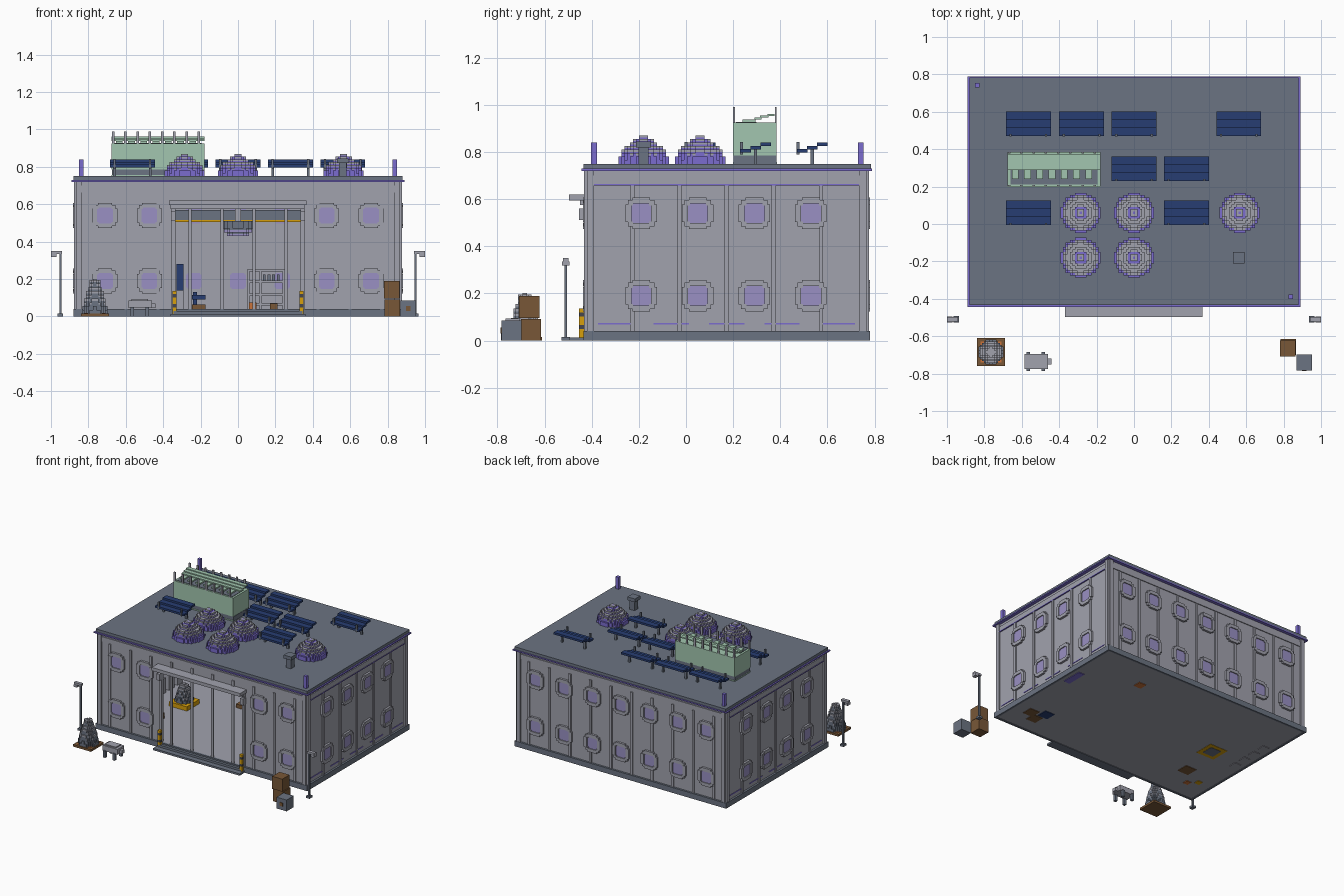
import bpy, bmesh, math
from mathutils import Matrix, Vector

cube = bpy.data.objects.get("Cube")
if cube:
    bpy.data.objects.remove(cube)


def material(name, r, g, b):
    m = bpy.data.materials.new(name)
    col = [(c / 255) ** 2.2 for c in (r, g, b)] + [1]
    m.use_nodes = True
    m.diffuse_color = col
    m.node_tree.nodes["Principled BSDF"].inputs["Base Color"].default_value = col
    return m


GREY = material("wall grey", 160, 161, 172)
SLATE = material("slate", 107, 115, 129)
PURPLE = material("trim purple", 122, 108, 205)
PANE = material("pane lavender", 152, 143, 194)
NAVY = material("navy", 44, 64, 114)
GREEN = material("pale green", 161, 197, 174)
BROWN = material("brown", 120, 88, 58)
YELLOW = material("yellow", 214, 158, 20)
ORANGE = material("orange", 200, 114, 60)
DARK = material("dark grey", 70, 72, 78)


def boxes(name, mat, *spans, mats=None):
    """One object from boxes given as (x0, x1, y0, y1, z0, z1[, material index])."""
    bm = bmesh.new()
    for s in spans:
        lo, hi = Vector(s[0:6:2]), Vector(s[1:6:2])
        mtx = Matrix.Translation((lo + hi) / 2) @ Matrix.Diagonal((*(hi - lo), 1))
        verts = bmesh.ops.create_cube(bm, size=1, matrix=mtx)["verts"]
        if len(s) > 6:
            for f in {f for v in verts for f in v.link_faces}:
                f.material_index = s[6]
    me = bpy.data.meshes.new(name)
    bm.to_mesh(me)
    bm.free()
    for m in mats or [mat]:
        me.materials.append(m)
    ob = bpy.data.objects.new(name, me)
    bpy.context.collection.objects.link(ob)
    return ob


def mid(x, y, z0, z1, w, d=None):
    d = d or w
    return (x - w / 2, x + w / 2, y - d / 2, y + d / 2, z0, z1)


# --- Shell -----------------------------------------------------------------
WX, YF, YB, TOP = 0.865, -0.42, 0.765, 0.75
YC = (YF + YB) / 2
T = 0.02
boxes("floor", GREY, (-WX, WX, YF, YB, 0.004, 0.038))
boxes("skirt", SLATE,
      (-0.88, 0.88, YF - .015, YF, 0, 0.04), (-0.88, 0.88, YB, YB + .015, 0, 0.04),
      (-0.88, -WX, YF, YB, 0, 0.04), (WX, 0.88, YF, YB, 0, 0.04))
boxes("walls", GREY,
      (-WX, -0.34, YF, YF + T, 0.03, 0.73), (0.34, WX, YF, YF + T, 0.03, 0.73),
      (-0.34, 0.34, YF, YF + T, 0.575, 0.73), (-WX, WX, YB - T, YB, 0.03, 0.73),
      (-WX, -WX + T, YF, YB, 0.03, 0.73), (WX - T, WX, YF, YB, 0.03, 0.73))
boxes("roof", SLATE, (-0.879, 0.879, YF - .014, YB + .019, 0.729, TOP))


def on_wall(side, u0, u1, z0, z1, d0, d1):
    """Box on a wall: u runs along it, d points outwards from its face."""
    if side == "front":
        return (u0, u1, YF - d1, YF - d0, z0, z1)
    if side == "back":
        return (u0, u1, YB + d0, YB + d1, z0, z1)
    if side == "right":
        return (WX + d0, WX + d1, u0, u1, z0, z1)
    return (-WX - d1, -WX - d0, u0, u1, z0, z1)


def window_frame(side, u, z):
    """Ring of four bars and four corner blocks."""
    out, inn, bar = 0.067, 0.042, 0.038
    ring = []
    for s in (-1, 1):
        a, b = sorted((s * inn, s * out))
        ring.append(on_wall(side, u + a, u + b, z - bar, z + bar, -.024, .016))
        ring.append(on_wall(side, u - bar, u + bar, z + a, z + b, -.024, .016))
        for t in (-1, 1):
            ring.append(on_wall(side, u + s * .045 - .011, u + s * .045 + .011,
                                z + t * .045 - .011, z + t * .045 + .011, -.023, .015))
    return ring


LONG_RIBS = [s * 0.0855 * k for k in (1, 3, 5, 7, 9) for s in (-1, 1)]
SIDE_RIBS = [YC + 0.2 * k for k in range(-2, 3)]
LONG_WIN = [0.237 * k for k in range(-3, 4)]
SIDE_WIN = [-0.19, 0.05, 0.29, 0.53]
ribs, frames, panes, trims = [], [], [], []
for side in ("front", "back", "left", "right"):
    flat = side in ("front", "back")
    ends = (-WX, WX) if flat else (YF, YB)
    for u in (LONG_RIBS if flat else SIDE_RIBS):
        ribs.append(on_wall(side, u - .009, u + .009, 0.04, 0.66, 0, .008))
    for u, s in zip(ends, (1, -1)):
        ribs.append(on_wall(side, *sorted((u, u + s * .03)), 0.04, 0.72, 0, .012))
    ribs.append(on_wall(side, *ends, 0.664, 0.70, 0, .006))
    trims.append(on_wall(side, ends[0] - .024, ends[1] + .024, 0.72, 0.729, 0, .024))
    for u in (LONG_WIN if flat else SIDE_WIN):
        if side == "front" and abs(u) < 0.4:
            continue
        for z in (0.19, 0.54):
            frames += window_frame(side, u, z)
            panes.append(on_wall(side, u - .046, u + .046, z - .046, z + .046, -.022, .009))
    if not flat:
        trims.append(on_wall(side, *ends, 0.658, 0.664, 0, .009))
        for k in range(-2, 3):
            u = YC + 0.235 * k
            trims.append(on_wall(side, u - .075, u + .075, 0.068, 0.074, 0, .004))
boxes("wall_ribs", GREY, *ribs)
boxes("window_frames", GREY, *frames)
boxes("window_panes", PANE, *panes)
boxes("purple_trim", PURPLE, *trims)

# --- Doorway ---------------------------------------------------------------
boxes("door_canopy", GREY, (-.37, .365, -.497, YF, .595, .62), (-.36, .355, -.45, YF, .575, .595))
boxes("door_side_lights", GREY, *[mid(s * .347, -.437, .512, .56, .025, .034) for s in (-1, 1)])
boxes("door_jambs", GREY, *[mid(s * .345, YF - .003, .03, .58, .02, .02) for s in (-1, 1)])
boxes("door_ramp", SLATE, (-.36, .36, -.495, YF, 0, .014), (-.345, .345, -.455, YF, .014, .03))
boxes("bumpers", None, mats=[YELLOW, DARK],
      *[(*mid(s * .34, -.444, .014 + .0175 * k, .0315 + .0175 * k, .022), int(k in (2, 5)))
        for s in (-1, 1) for k in range(7)])


# --- Stepped domes ---------------------------------------------------------
def stepped_dome(name, x, y, z, radius, height, mats, n=14, q=2, p=1, sign=1, step=.02):
    """Columns of the second colour under caps of the first; the rim is all second."""
    cell = 2 * radius / n
    cols = []
    for i in range(n):
        for j in range(n):
            dx, dy = (i + .5) * cell - radius, (j + .5) * cell - radius
            r = math.hypot(dx, dy) / radius
            if r >= 1:
                continue
            h = max(step, math.ceil(height * (1 - r ** q) ** p / step) * step)
            h = min(h, height)
            rings = max(abs(i - n // 2), abs(j - n // 2)) in (0, 2)
            cap = int(r > 0.88 or (n % 2 and rings))
            split = h - 0.6 * step
            for a, b, m in ((0, split, 1), (split, h, cap)):
                cols.append((*mid(x + dx, y + dy, *sorted((z + sign * a, z + sign * b)), cell), m))
    boxes(name, None, *cols, mats=mats)


for i, (x, y) in enumerate(((-.285, .06), (0, .06), (.565, .06), (-.285, -.18), (0, -.18))):
    stepped_dome(f"roof_dome_{i + 1}", x, y, TOP, .107, .12, [GREY, PURPLE],
                 n=17, q=1, p=.55, step=.015)
stepped_dome("ceiling_lamp", 0, .06, .51, .09, .08, [PANE, SLATE], n=12, p=.5, sign=-1)
boxes("ceiling_lamp_rod", GREY, mid(0, .06, .51, .729, .03))
boxes("crane_beam", SLATE, (-WX + T, WX - T, .28, .34, .515, .57))
boxes("crane_stripe", YELLOW, (-WX + T, WX - T, .278, .34, .506, .515))

# --- Solar panels ----------------------------------------------------------
for i, (x, y) in enumerate(((-.565, .535), (-.28, .535), (0, .535), (.56, .535),
                            (0, .295), (.28, .295), (-.565, .06), (.28, .06))):
    boxes(f"solar_panel_{i + 1}", NAVY,
          *[(x - .12, x + .12, y - .065 + .043 * k, y - .02 + .043 * k,
             .797 + .014 * k, .812 + .014 * k) for k in range(3)])
    boxes(f"solar_legs_{i + 1}", SLATE,
          *[mid(x + s * .095, y, TOP, .81, .014) for s in (-1, 1)],
          *[mid(x + s * .095, y - .06, .79, .843, .012) for s in (-1, 1)])

# --- Greenhouse ------------------------------------------------------------
boxes("greenhouse_base", SLATE, (-.674, -.178, .202, .383, TOP, .785))
boxes("greenhouse_body", GREEN, (-.675, -.18, .20, .385, .785, .925),
      (-.675, -.18, .199, .386, TOP, .757))
boxes("greenhouse_roof", GREEN, (-.675, -.18, .29, .32, .938, .947),
      (-.675, -.18, .315, .35, .946, .955), (-.675, -.18, .345, .375, .953, .962))
boxes("greenhouse_gutter", SLATE, (-.66, -.195, .212, .30, .925, .928))
post_x = [-.668 + .0655 * k for k in range(8)]
boxes("greenhouse_slats", GREEN, *[mid(x + .033, .268, .928, .938, .035, .055) for x in post_x[:7]])
boxes("greenhouse_posts", GREY, *[mid(x, y, .92, .99, .014, .008) for x in post_x for y in (.204, .381)])

# --- Other roof parts ------------------------------------------------------
boxes("roof_posts", PURPLE, mid(-.838, .742, TOP, .84, .024), mid(.838, -.39, TOP, .84, .024))
boxes("roof_vent", SLATE, mid(.56, -.18, TOP, .82, .042), mid(.56, -.18, .82, .845, .063))

# --- Lamp posts ------------------------------------------------------------
for name, s in (("left", 1), ("right", -1)):
    boxes(f"{name}_lamp_post", SLATE, mid(s * .95, -.51, 0, .015, .03, .035),
          mid(s * .95, -.51, .015, .345, .011))
    boxes(f"{name}_lamp_head", GREY, mid(s * .97, -.51, .335, .35, .06, .025),
          mid(s * .985, -.51, .318, .335, .028, .032))

# --- Yard: cone sculpture, walker, crates ----------------------------------
boxes("cone_base", BROWN, mid(-.765, -.685, 0, .016, .15))
boxes("cone_base_inlay", ORANGE, mid(-.765, -.685, .016, .019, .112))
stepped_dome("yard_cone", -.765, -.685, .016, .067, .185, [GREY, SLATE])
boxes("walker_body", GREY, (-.585, -.46, -.775, -.695, .045, .085),
      (-.465, -.44, -.75, -.72, .045, .07), mid(-.525, -.735, .085, .093, .09, .06))
boxes("walker_legs", SLATE, *[mid(x, y, 0, .05, .02)
                              for x in (-.565, -.485) for y in (-.775, -.695)])
boxes("brown_crates", BROWN, (.782, .866, -.70, -.615, 0, .092), (.78, .864, -.708, -.622, .096, .19))
boxes("grey_crate", SLATE, (.868, .952, -.782, -.698, 0, .085))
boxes("crate_label", BROWN, mid(.91, -.784, .03, .055, .025, .006))

# --- Inside ----------------------------------------------------------------
boxes("machine_base", YELLOW, mid(-.56, .16, .002, .07, .15))
boxes("machine_foot", SLATE, mid(-.56, .16, 0, .01, .09))
stepped_dome("machine_cone", -.56, .16, .07, .06, .13, [GREY, SLATE], n=10)
boxes("cabinet", NAVY, mid(-.31, .60, .14, .28, .035, .12))
boxes("cabinet_stand", GREY, mid(-.31, .60, .038, .14, .035, .10))
boxes("desk", NAVY, mid(-.21, .45, .09, .115, .07), mid(-.23, .45, .038, .13, .02, .05))
boxes("seat", BROWN, mid(-.21, .36, .038, .065, .07))
boxes("shelf", GREY, *[(.05, .25, .64, .70, z, z + .012) for z in (.06, .11, .18, .24)],
      *[mid(x, .67, .038, .25, .012, .06) for x in (.055, .12, .245)])
boxes("shelf_goods", SLATE, *[mid(.14 + .025 * k, .67, .19, .225, .015, .03) for k in range(4)])
boxes("orange_bins", ORANGE, mid(.40, .54, 0, .08, .06), mid(.08, .56, .038, .075, .04),
      mid(-.70, -.27, 0, .08, .04))
boxes("brown_bins", BROWN, mid(.73, -.22, 0, .10, .08), mid(.66, -.27, 0, .10, .08),
      mid(.19, .56, .038, .07, .04), mid(-.59, -.14, 0, .08, .09))
boxes("navy_bin", NAVY, mid(.63, -.18, 0, .10, .08))
boxes("yellow_bin", YELLOW, mid(-.76, -.22, 0, .08, .04))
boxes("wall_bench", PURPLE, mid(.81, .33, 0, .08, .05, .16))
boxes("tool_rack", GREY, *[mid(-.80, y, 0, .15, .05, .06) for y in (.12, .22, .32, .42)])
